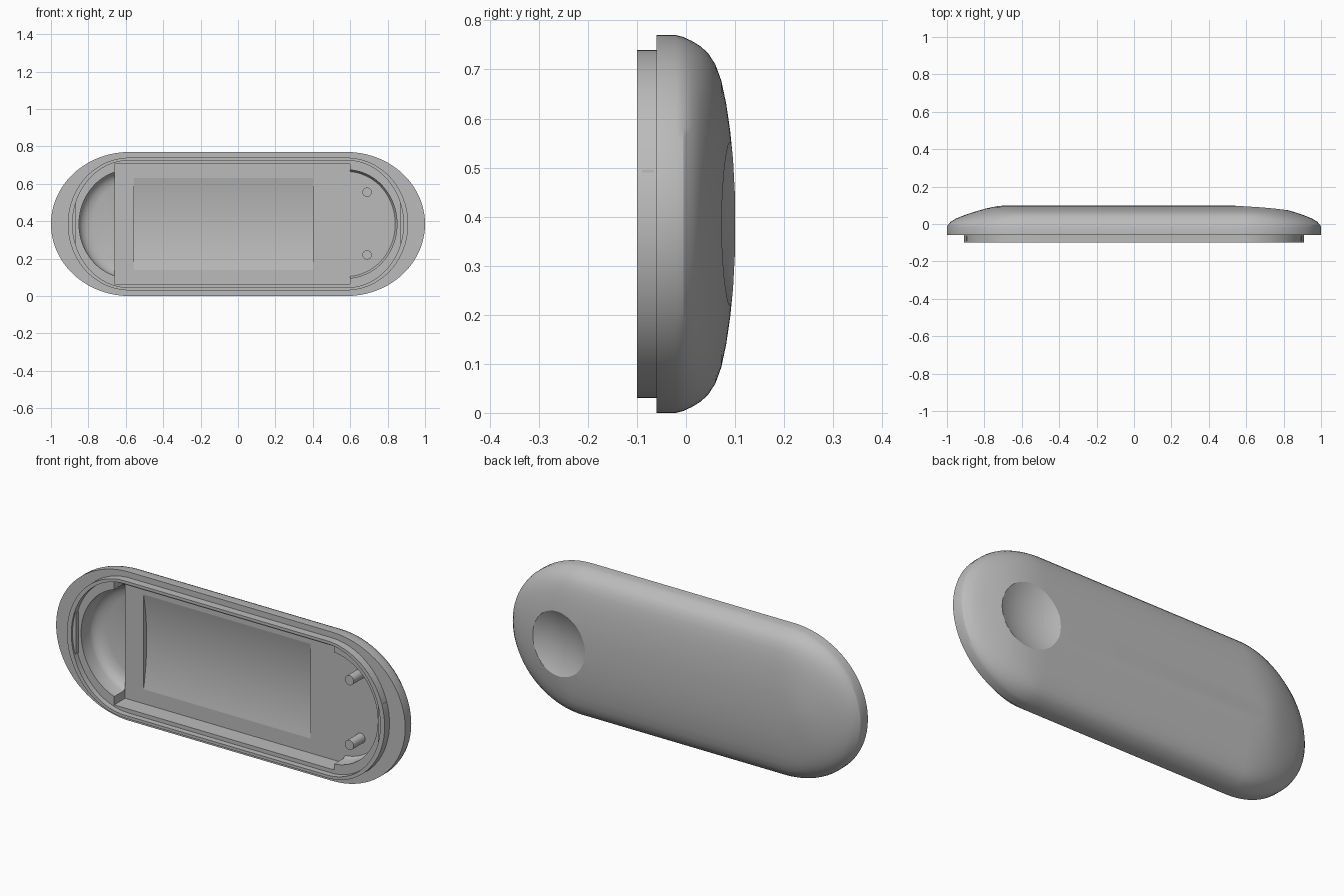
import bpy
import bmesh
import math
from mathutils import Vector

cube = bpy.data.objects.get("Cube")
if cube:
    bpy.data.objects.remove(cube, do_unlink=True)

MID_Z = 0.385      # height of the long axis
STRAIGHT = 0.58    # half length of the straight sides

grey = bpy.data.materials.new("plain_grey")
grey.use_nodes = True
colour = (0.5, 0.5, 0.5, 1)
grey.diffuse_color = colour
grey.node_tree.nodes["Principled BSDF"].inputs["Base Color"].default_value = colour


def finish(name, bm):
    bmesh.ops.recalc_face_normals(bm, faces=bm.faces)
    mesh = bpy.data.meshes.new(name)
    bm.to_mesh(mesh)
    bm.free()
    mesh.materials.append(grey)
    obj = bpy.data.objects.new(name, mesh)
    bpy.context.collection.objects.link(obj)
    return obj


def outline(end, half, arc=40, run=24):
    """Stadium outline with elliptical ends and divided straight sides."""
    pts = []
    for side in (1, -1):
        for i in range(arc + 1):
            a = -math.pi / 2 + math.pi * i / arc
            pts.append((side * (STRAIGHT + end * math.cos(a)), side * half * math.sin(a)))
        for i in range(1, run):
            pts.append((side * STRAIGHT * (1 - 2 * i / run), side * half))
    return pts


def loft(name, rings):
    """Skin stadium rings given as (y, end length, half height)."""
    bm = bmesh.new()
    loops = [[bm.verts.new((x, y, MID_Z + z)) for x, z in outline(end, half)]
             for y, end, half in rings]
    for low, high in zip(loops, loops[1:]):
        for i in range(len(low)):
            j = (i + 1) % len(low)
            bm.faces.new((low[i], low[j], high[j], high[i]))
    bm.faces.new(loops[0])
    bm.faces.new(loops[-1])
    return finish(name, bm)


def box(name, lo, hi):
    bm = bmesh.new()
    bmesh.ops.create_cube(bm, size=1)
    lo, hi = Vector(lo), Vector(hi)
    for v in bm.verts:
        v.co = (lo + hi) / 2 + v.co * (hi - lo)
    return finish(name, bm)


def boolean(target, tool, operation="DIFFERENCE"):
    tool.hide_render = True
    mod = target.modifiers.new("cut", "BOOLEAN")
    mod.operation, mod.solver, mod.object = operation, "EXACT", tool
    bpy.context.view_layer.objects.active = target
    bpy.ops.object.modifier_apply(modifier=mod.name)
    bpy.data.objects.remove(tool, do_unlink=True)


# Outer cover: front lip, flange, then the domed back
cover = loft("cover_shell", [
    (-0.1, 0.33, 0.355), (-0.06, 0.33, 0.355), (-0.06, 0.42, 0.385),
    (-0.02, 0.42, 0.385), (-0.005, 0.416, 0.381), (0.012, 0.4, 0.373),
    (0.03, 0.37, 0.362), (0.046, 0.33, 0.347), (0.06, 0.29, 0.325),
    (0.072, 0.25, 0.292), (0.082, 0.215, 0.245), (0.09, 0.18, 0.19),
    (0.096, 0.145, 0.13), (0.1, 0.1, 0.055)])

# Thumb dimple on the back
bm = bmesh.new()
bmesh.ops.create_uvsphere(bm, u_segments=96, v_segments=64, radius=0.38)
bmesh.ops.translate(bm, verts=bm.verts, vec=(0.697, 0.43, MID_Z))
boolean(cover, finish("dimple_cutter", bm))

# Stepped opening inside the lip
boolean(cover, loft("opening_cutter", [(-0.2, 0.305, 0.34), (-0.07, 0.305, 0.34)]))

# Round-ended cavity with a filleted bottom, deeper at the right end only
cavity = loft("cavity_cutter", [
    (-0.15, 0.27, 0.29), (0, 0.27, 0.29), (0.015, 0.265, 0.285),
    (0.03, 0.252, 0.272), (0.042, 0.232, 0.252), (0.05, 0.2, 0.22)])
boolean(cavity, box("floor_limit", (-0.66, 0.02, -1), (2, 1, 2)))
boolean(cover, cavity)

# Wide middle bay
boolean(cover, box("bay_cutter", (-0.66, -0.15, MID_Z - 0.32), (0.6, 0.02, MID_Z + 0.32)))

# Shallow curved cradle in the bay floor
bm = bmesh.new()
steps = 24
sides = []
for x in (-0.555, 0.4):
    ring = [bm.verts.new((x, 0.0, MID_Z - 0.245))]
    for i in range(steps + 1):
        t = 2 * i / steps - 1
        ring.append(bm.verts.new((x, 0.02 + 0.026 * (1 - t * t), MID_Z + 0.245 * t)))
    ring.append(bm.verts.new((x, 0.0, MID_Z + 0.245)))
    bm.faces.new(ring)
    sides.append(ring)
for i in range(len(sides[0])):
    j = (i + 1) % len(sides[0])
    bm.faces.new((sides[0][i], sides[0][j], sides[1][j], sides[1][i]))
boolean(cover, finish("cradle_cutter", bm))

bpy.ops.object.select_all(action="DESELECT")
cover.select_set(True)
bpy.context.view_layer.objects.active = cover
bpy.ops.object.shade_smooth_by_angle(angle=math.radians(24))

# Locating pins
for name, z in (("lower_pin", 0.22), ("upper_pin", 0.555)):
    bpy.ops.mesh.primitive_cylinder_add(vertices=32, radius=0.025, depth=0.105,
                                        location=(0.69, -0.0225, z),
                                        rotation=(math.pi / 2, 0, 0))
    pin = bpy.context.object
    pin.name = name
    pin.data.materials.append(grey)
    bpy.ops.object.shade_smooth_by_angle(angle=math.radians(30))

# Snap tabs inside the lip ends
for name, side in (("left_snap_tab", 1), ("right_snap_tab", -1)):
    xs = sorted((side * 0.865, side * 0.895))
    box(name, (xs[0], -0.09, 0.28), (xs[1], -0.065, 0.495))
